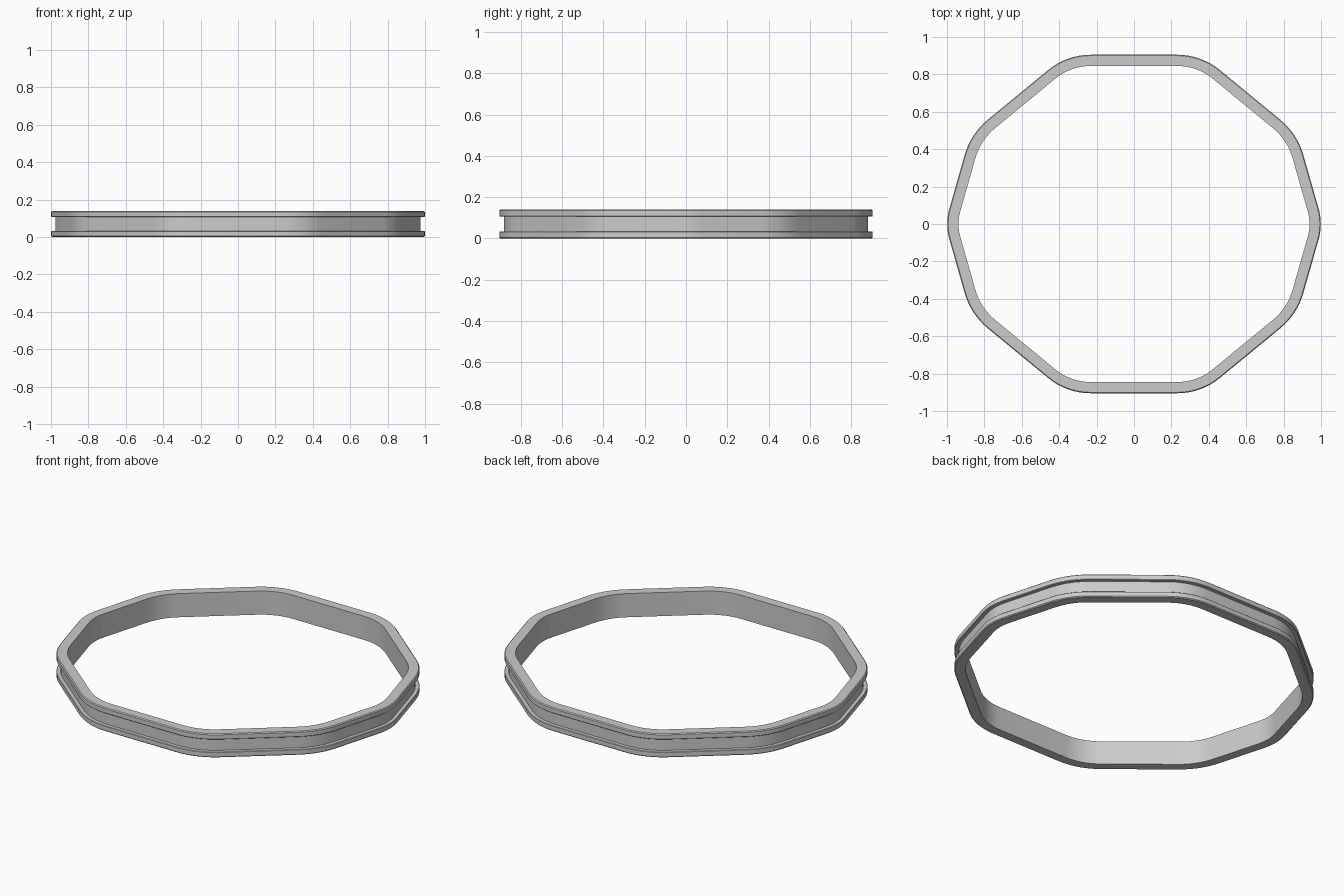
import bpy
import bmesh
from math import radians, tan
from mathutils import Vector, Matrix

cube = bpy.data.objects.get("Cube")
if cube:
    bpy.data.objects.remove(cube, do_unlink=True)

# Grey material
grey = bpy.data.materials.new("plain grey")
grey.use_nodes = True
colour = (0.6, 0.6, 0.6, 1)
grey.diffuse_color = colour
grey.node_tree.nodes["Principled BSDF"].inputs["Base Color"].default_value = colour

# Ten-sided outline: right side corners (x, y, rounding radius), mirrored to the left
right = [(0.36, -0.905, 0.36), (0.873, -0.483, 0.38), (1.0105, 0, 0.3),
         (0.873, 0.483, 0.38), (0.36, 0.905, 0.36)]
corners = right + [(-x, y, r) for x, y, r in reversed(right)]
ARC_STEPS = 8


def rounded_outline(corners):
    """Return (point, outward normal) pairs along the outline with arc corners."""
    result = []
    for i, (x, y, r) in enumerate(corners):
        p = Vector((x, y))
        before = (p - Vector(corners[i - 1][:2])).normalized()
        after = (Vector(corners[(i + 1) % len(corners)][:2]) - p).normalized()
        turn = before.angle(after)
        normal = Vector((before.y, -before.x))
        centre = p - before * r * tan(turn / 2) - normal * r
        for k in range(ARC_STEPS + 1):
            n = Matrix.Rotation(turn * k / ARC_STEPS, 2) @ normal
            result.append((centre + n * r, n))
    return result


# Wall section (inset, height): flange, groove, flange, plain inner face
H, LIP, GROOVE, WALL, C = 0.14, 0.033, 0.022, 0.06, 0.005
lower = [(WALL, 0), (C, 0), (0, C), (0, LIP - C / 2), (C / 2, LIP), (GROOVE, LIP)]
section = lower + [(d, H - z) for d, z in reversed(lower)]

bm = bmesh.new()
rings = [[bm.verts.new((*(p - n * d), z)) for d, z in section]
         for p, n in rounded_outline(corners)]
for i, ring in enumerate(rings):
    last = rings[i - 1]
    for j in range(len(section)):
        bm.faces.new((last[j - 1], last[j], ring[j], ring[j - 1]))
bmesh.ops.recalc_face_normals(bm, faces=bm.faces)

mesh = bpy.data.meshes.new("grooved_ring")
bm.to_mesh(mesh)
bm.free()
mesh.materials.append(grey)
ring_object = bpy.data.objects.new("grooved_ring", mesh)
bpy.context.collection.objects.link(ring_object)

# Smooth around the ring, crisp at the section edges
bpy.ops.object.select_all(action="DESELECT")
ring_object.select_set(True)
bpy.context.view_layer.objects.active = ring_object
bpy.ops.object.shade_smooth_by_angle(angle=radians(35))
